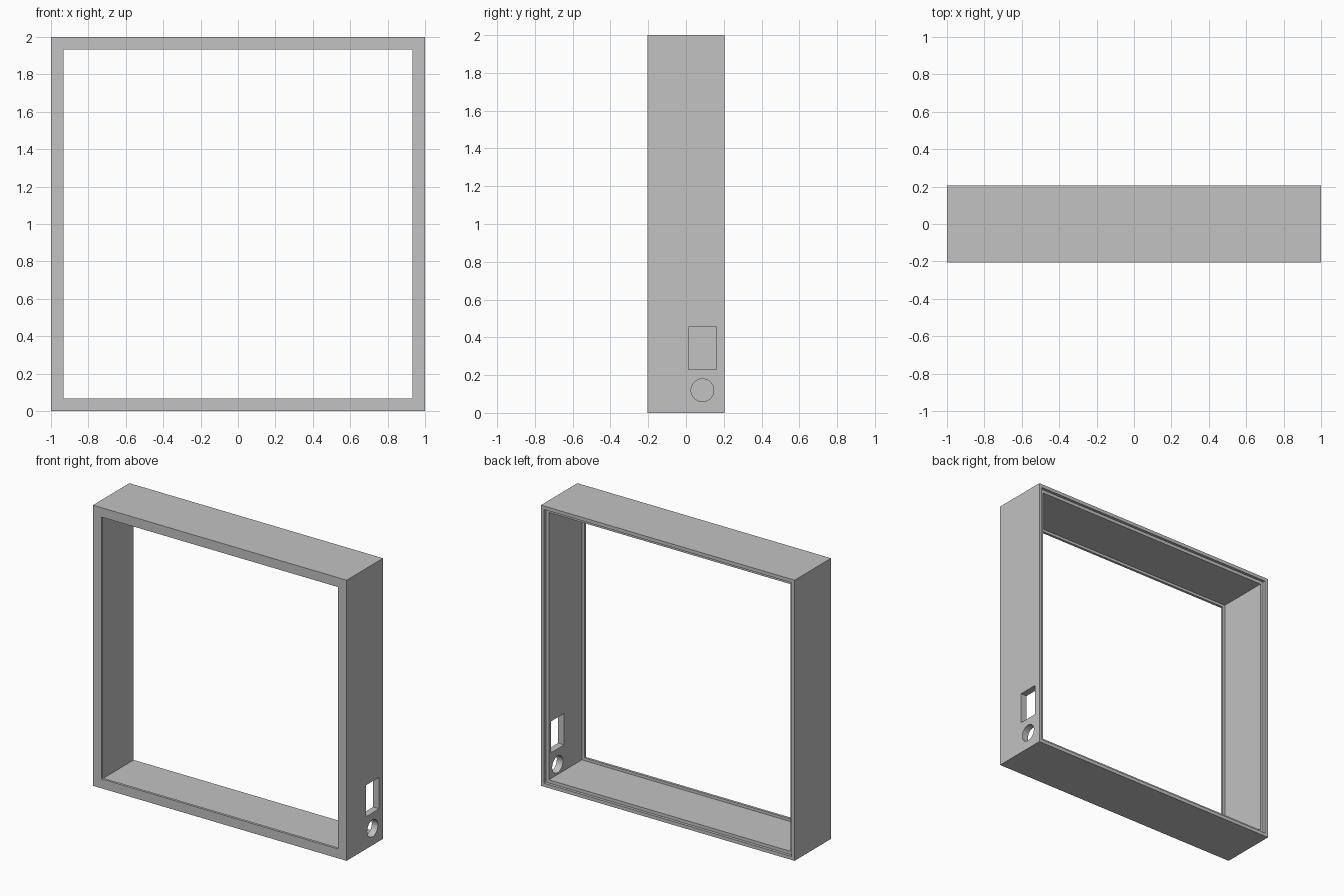
import bpy
import bmesh
import math

default_cube = bpy.data.objects.get("Cube")
if default_cube:
    bpy.data.objects.remove(default_cube, do_unlink=True)

# Plain grey material
grey = bpy.data.materials.new("grey")
grey.use_nodes = True
colour = (0.54, 0.54, 0.54, 1)
grey.diffuse_color = colour
grey.node_tree.nodes["Principled BSDF"].inputs["Base Color"].default_value = colour

# Frame cross-section as (inset from outer edge, y): front lip, wall, rear rabbet
FRONT, BACK = -0.205, 0.205
profile = [
    (0, FRONT), (0.067, FRONT), (0.067, FRONT + 0.018), (0.048, FRONT + 0.018),
    (0.048, BACK - 0.02), (0.025, BACK - 0.02), (0.025, BACK), (0, BACK),
]
corners = [(-1, -1), (1, -1), (1, 1), (-1, 1)]

# Sweep the cross-section round the square
bm = bmesh.new()
rings = [[bm.verts.new((cx * (1 - inset), y, 1 + cz * (1 - inset)))
          for inset, y in profile] for cx, cz in corners]
for i, ring in enumerate(rings):
    following = rings[(i + 1) % len(rings)]
    for j in range(len(profile)):
        k = (j + 1) % len(profile)
        bm.faces.new((ring[j], ring[k], following[k], following[j]))
bmesh.ops.recalc_face_normals(bm, faces=bm.faces)
mesh = bpy.data.meshes.new("frame")
bm.to_mesh(mesh)
bm.free()
mesh.materials.append(grey)
frame = bpy.data.objects.new("frame", mesh)
bpy.context.collection.objects.link(frame)


def cut(cutter):
    """Cut the active primitive out of the frame, then discard it."""
    cutter.hide_render = True
    cutter.data.materials.append(grey)
    bpy.context.view_layer.objects.active = frame
    mod = frame.modifiers.new("opening", 'BOOLEAN')
    mod.operation = 'DIFFERENCE'
    mod.solver = 'EXACT'
    mod.object = cutter
    bpy.ops.object.modifier_apply(modifier=mod.name)
    bpy.data.objects.remove(cutter, do_unlink=True)


# Rectangular socket opening in the side wall
bpy.ops.mesh.primitive_cube_add(size=1, location=(0.98, 0.087, 0.343))
socket = bpy.context.object
socket.name = "socket_cutter"
socket.scale = (0.2, 0.149, 0.224)
cut(socket)

# Round cable hole below it
bpy.ops.mesh.primitive_cylinder_add(vertices=48, radius=0.06, depth=0.2,
                                    location=(0.98, 0.087, 0.12),
                                    rotation=(0, math.pi / 2, 0))
hole = bpy.context.object
hole.name = "hole_cutter"
cut(hole)

# Smooth the hole wall, keep all edges sharp
bpy.ops.object.select_all(action='DESELECT')
frame.select_set(True)
bpy.context.view_layer.objects.active = frame
bpy.ops.object.shade_smooth_by_angle(angle=math.radians(30))
